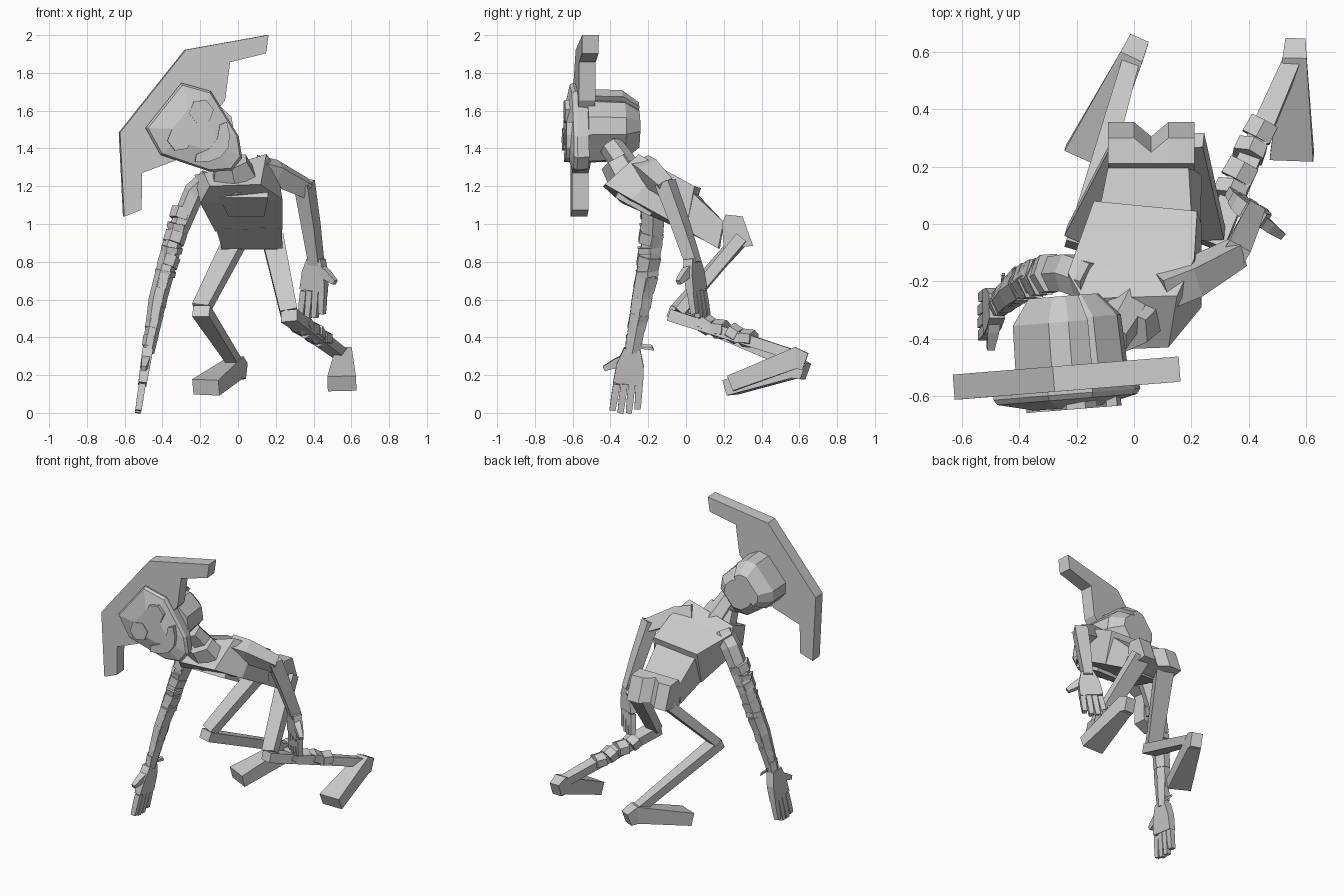
import bpy, bmesh, math
from mathutils import Vector as V, Matrix

if "Cube" in bpy.data.objects:
    bpy.data.objects.remove(bpy.data.objects["Cube"])


def loft(name, rings, mat=None):
    """Skin equal-length rings of points and cap both ends."""
    bm = bmesh.new()
    vs = [[bm.verts.new(mat @ V(p) if mat else V(p)) for p in r] for r in rings]
    n = len(vs[0])
    for a, b in zip(vs, vs[1:]):
        for i in range(n):
            j = (i + 1) % n
            bm.faces.new((a[i], a[j], b[j], b[i]))
    bm.faces.new(vs[0])
    bm.faces.new(vs[-1])
    bmesh.ops.recalc_face_normals(bm, faces=bm.faces)
    me = bpy.data.meshes.new(name)
    bm.to_mesh(me)
    bm.free()
    ob = bpy.data.objects.new(name, me)
    bpy.context.collection.objects.link(ob)
    return ob


def limb(name, pts, sizes, side, n=4):
    """Tapered tube; sizes are (half width along side, half depth)."""
    pts = [V(p) for p in pts]
    rings = []
    for i, p in enumerate(pts):
        t = V((0, 0, 0))
        if i > 0:
            t += (p - pts[i - 1]).normalized()
        if i < len(pts) - 1:
            t += (pts[i + 1] - p).normalized()
        t.normalize()
        a = V(side)
        a = (a - t * a.dot(t)).normalized()
        b = t.cross(a)
        w, d = sizes[i]
        k = 1 / math.cos(math.pi / n)
        rings.append([p + a * w * k * math.cos(math.tau * (j + .5) / n)
                      + b * d * k * math.sin(math.tau * (j + .5) / n) for j in range(n)])
    return loft(name, rings)


def wraps(name, a, b, count, r0, r1, side, length, flat=1):
    """Overlapping bandage bands along a straight limb."""
    a, b = V(a), V(b)
    d = (b - a).normalized()
    for i in range(count):
        t = i / (count - 1)
        c = a.lerp(b, t)
        r = r0 + (r1 - r0) * t
        lean = V((.008, .008, .015)) * (1 if i % 2 else -1)
        limb(f"{name}_{i + 1}", [c - d * length / 2 - lean * .4, c + d * length / 2 + lean * .4],
             [(r * 1.05, r * flat), (r, r * flat * .96)], side, 6)


def hand(name, wrist, tip, side, width, thumb):
    """Palm, four fingers and a thumb."""
    wrist, tip, s = V(wrist), V(tip), V(side).normalized()
    knuckle = wrist.lerp(tip, .55)
    limb(name + "_palm", [wrist, wrist.lerp(tip, .25), knuckle],
         [(width * .27, .028), (width * .45, .026), (width * .5, .022)], side)
    for i in range(4):
        o = (i - 1.5) / 4 * width
        end = tip + s * o * 1.1 + (wrist - tip) * (.04, 0, .0, .06)[i]
        limb(f"{name}_finger_{i + 1}", [knuckle + s * o, (knuckle + s * o).lerp(end, .5), end],
             [(width * .115, .018), (width * .115, .018), (width * .1, .016)], side)
    base = wrist.lerp(tip, .12)
    limb(name + "_thumb", [base, base.lerp(V(thumb), .55), thumb],
         [(.026, .022), (.024, .02), (.013, .013)], tip - wrist)


# Head frame: u across the face, w backwards, v up the face
e1 = V((.62, .05, .78)).normalized()
up = V((-.78, -.062, .62)).normalized()
back = up.cross(e1).normalized()
H = Matrix((e1, back, up)).transposed().to_4x4()
H.translation = (-.22, -.58, 1.52)


def plate(name, prof, w0, w1):
    return loft(name, [[(u, w, v) for u, v in prof] for w in (w0, w1)], H)


def mirrored(half, cu=0):
    return [(cu + u, v) for u, v in half] + [(cu - u, v) for u, v in reversed(half)]


# Horned hat, mask and face features
plate("horned_hat", mirrored([(.28, .295), (.615, 0), (.53, -.05), (.375, .07), (.2, -.035)]), 0, .088)
mask = mirrored([(.153, .205), (.215, .055), (.16, -.1), (.12, -.21), (.042, -.295)], -.025)
mring = lambda s, w: [(-.025 + (u + .025) * s, w, v * s) for u, v in mask]
loft("mask", [mring(.96, .05), mring(1, -.012), mring(.95, -.03), mring(.45, -.06)], H)
for sgn in (-1, 1):
    eye = [(-.02 + sgn * .093 + .066 * math.cos(math.tau * k / 6 + .3),
            .03 + .066 * math.sin(math.tau * k / 6 + .3)) for k in range(6)]
    plate("eye", eye, -.02, -.066)
mouth = mirrored([(.035, -.125), (.1, -.09), (.135, -.11), (.09, -.165), (.035, -.2)], -.022)
plate("mouth", mouth, -.02, -.066)

# Head: lower skull and upper cap
skull = mirrored([(.13, .06), (.165, .0), (.155, -.12), (.09, -.19)])
loft("skull", [[(u * s, w, v * s) for u, v in skull] for s, w in ((1, .05), (.95, .25), (.6, .33))], H)
cap = mirrored([(.1, .155), (.155, .11), (.17, .035)])
loft("cap", [[(u * s, w, v * s) for u, v in cap] for s, w in ((1.02, .05), (1, .24), (.66, .33))], H)

# Neck and collar
limb("neck", [(0, -.26, 1.22), (-.08, -.4, 1.42)], [(.07, .065), (.055, .055)], (1, 0, 0), 6)
limb("collar", [(-.01, -.3, 1.2), (-.04, -.37, 1.33)], [(.13, .085), (.085, .075)], (1, 0, .15), 6)

# Torso bent forwards: rings ordered top-left, top-right, bottom-right, bottom-left
loft("torso", [
    [(-.18, -.26, 1.27), (.15, -.25, 1.37), (.12, -.43, 1.21), (-.15, -.44, 1.2)],
    [(-.23, -.17, 1.26), (.21, -.12, 1.29), (.235, -.29, 1.13), (-.2, -.34, 1.11)],
    [(-.14, .08, 1.19), (.22, .045, 1.2), (.235, .0, .97), (-.12, .0, .96)]])
loft("waist", [
    [(-.12, .05, 1.17), (.2, .03, 1.17), (.233, -.02, .98), (-.115, -.02, .97)],
    [(-.09, .2, 1.01), (.19, .2, 1.01), (.235, .17, .87), (-.085, .18, .87)]])
loft("chest_flap", [
    [(-.1, -.36, 1.16), (.16, -.36, 1.17), (.16, -.375, 1.14), (-.1, -.375, 1.14)],
    [(-.05, -.18, 1.06), (.14, -.18, 1.06), (.14, -.19, 1.04), (-.05, -.19, 1.04)]])

# Pelvis with a cleft between two halves
prof = [(.19, 1.0), (.21, 1.05), (.3, 1.04), (.355, .885), (.2, .865)]
for sgn in (-1, 1):
    loft("pelvis", [[(.06 + sgn * x, y - dip * (y > .25), z) for y, z in prof]
                    for x, dip in ((0, .05), (.06, 0), (.15, 0))])

# Hanging arm (+x)
limb("hanging_upper_arm", [(.1, -.23, 1.29), (.2, -.19, 1.27), (.36, -.1, 1.19)],
     [(.055, .06), (.055, .055), (.042, .042)], (0, 1, .3))
limb("hanging_forearm", [(.35, -.11, 1.22), (.385, -.03, 1.0), (.415, .04, .79)],
     [(.042, .042), (.038, .038), (.03, .034)], (.85, -.5, 0))
hand("hanging_hand", (.415, .03, .82), (.39, .08, .505), (.85, -.5, 0), .15, (.515, -.04, .69))

# Supporting arm (-x) with bandages
limb("support_arm", [(-.15, -.2, 1.24), (-.23, -.17, 1.17), (-.345, -.18, .9),
                     (-.425, -.235, .6), (-.475, -.285, .32)],
     [(.065, .05), (.065, .05), (.055, .045), (.052, .042), (.038, .028)], (0, 1, 0), 6)
wraps("arm_wrap", (-.3, -.175, 1.05), (-.385, -.205, .74), 6, .062, .057, (0, 1, .2), .045, .85)
wraps("forearm_wrap", (-.4, -.215, .69), (-.468, -.275, .38), 4, .055, .042, (0, 1, .2), .07, .78)
loft("loose_wrap_end", [[(-.47, -.26, .37), (-.46, -.26, .35), (-.46, -.25, .34), (-.47, -.25, .36)],
                        [(-.46, -.18, .36), (-.45, -.18, .35), (-.45, -.17, .33), (-.46, -.17, .34)]])
hand("support_hand", (-.477, -.285, .34), (-.53, -.325, 0), (0, 1, 0), .16, (-.5, -.435, .235))

# Legs and feet
for name, hip, knee, ankle, toe, side in (
        ("left", (.185, .29, .92), (.27, -.035, .53), (.56, .59, .3), (.55, .235, .155), (1, -.1, 0)),
        ("right", (-.01, .29, .92), (-.195, -.04, .555), (-.005, .59, .25), (-.17, .235, .135), (1, -.3, 0))):
    limb(name + "_thigh", [hip, knee], [(.058, .032), (.046, .028)], side)
    limb(name + "_shin", [V(knee) + V((0, -.04, -.015)), ankle], [(.046, .032), (.03, .028)], side)
    a, t = V(ankle), V(toe)
    f = t - a
    limb(name + "_foot", [a - f * .12 + V((0, 0, -.045)), a + f * .03 - V((0, 0, .005)), t],
         [(.035, .045), (.042, .058), (.076, .042)], side)
wraps("shin_wrap", (.335, .11, .468), (.44, .33, .395), 4, .055, .05, (1, -.2, 0), .06, .85)
